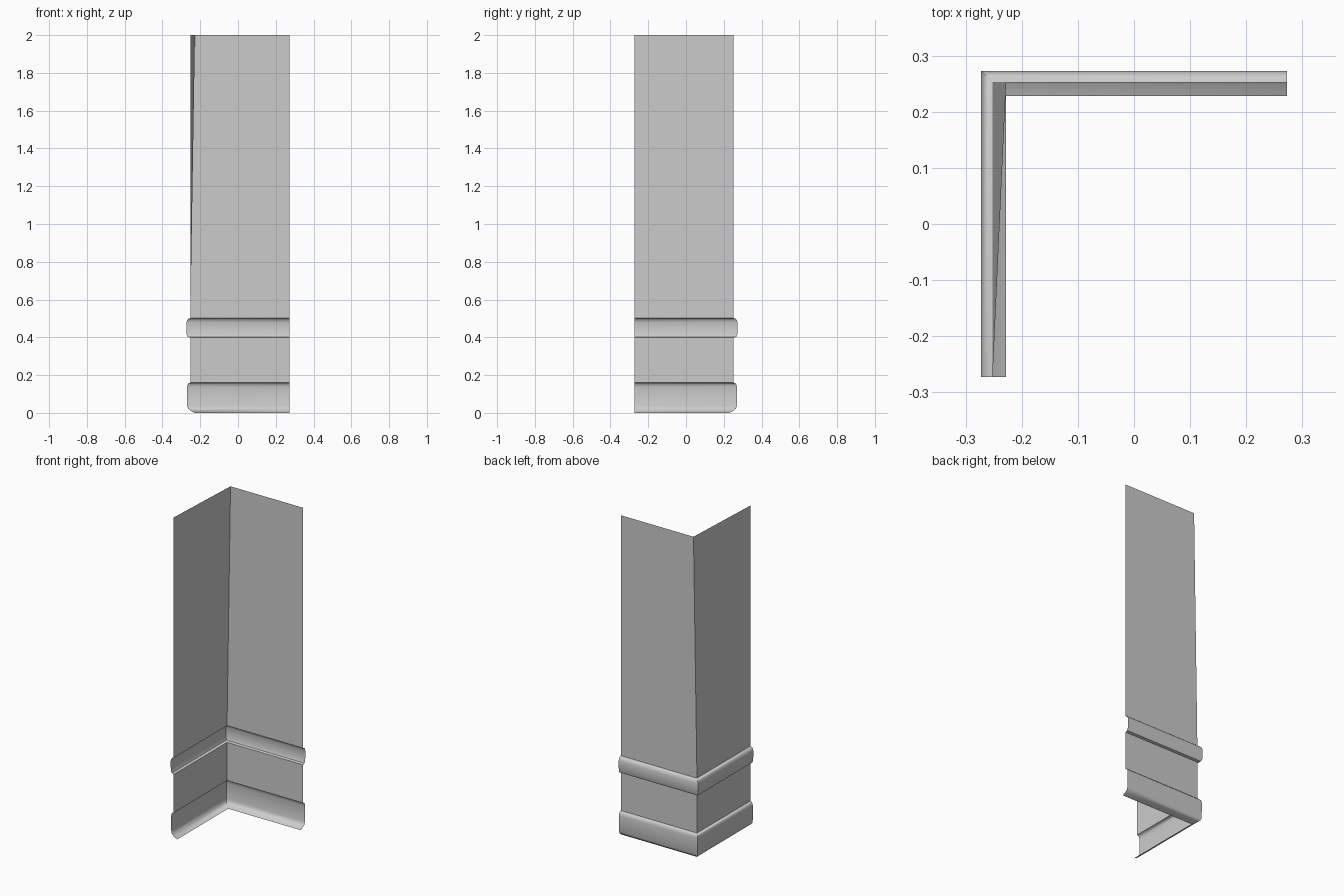
import bpy

if "Cube" in bpy.data.objects:
    bpy.data.objects.remove(bpy.data.objects["Cube"])

CORNER = 0.252   # wall plane distance from centre
END = 0.273      # free ends of both wings


def sweep(name, profile):
    """Sweep an (outward offset, height) profile round the mitred L path.
    An optional third value shifts the corner point along x."""
    verts, faces = [], []
    for off, z, *shift in profile:
        d = CORNER + off
        dx = shift[0] if shift else 0.0
        verts += [(-d, -END, z), (-d + dx, d, z), (END, d, z)]
    for i in range(len(profile) - 1):
        for j in range(2):
            a = i * 3 + j
            faces.append((a, a + 3, a + 4, a + 1))
    mesh = bpy.data.meshes.new(name)
    mesh.from_pydata(verts, [], faces)
    mesh.update()
    obj = bpy.data.objects.new(name, mesh)
    bpy.context.collection.objects.link(obj)
    bpy.ops.object.select_all(action='DESELECT')
    obj.select_set(True)
    bpy.context.view_layer.objects.active = obj
    bpy.ops.object.shade_smooth_by_angle(angle=0.7)
    return obj


# Skirting with a rounded lip and its lower edge curled inward
sweep("skirting_board", [(-0.024, 0.0), (-0.003, 0.010), (0.012, 0.022),
                         (0.017, 0.036), (0.018, 0.135), (0.015, 0.150),
                         (0.009, 0.157), (0.0, 0.160)])

# Flat panel between skirting and rail
sweep("lower_wall", [(0.0, 0.160), (0.0, 0.398)])

# Rounded chair rail
sweep("chair_rail", [(0.0, 0.398), (0.014, 0.403), (0.020, 0.418),
                     (0.021, 0.450), (0.021, 0.478), (0.016, 0.493),
                     (0.009, 0.499), (0.0, 0.502)])

# Tall wall whose top corner leans slightly sideways
sweep("upper_wall", [(0.0, 0.502), (0.0, 2.0, 0.024)])
